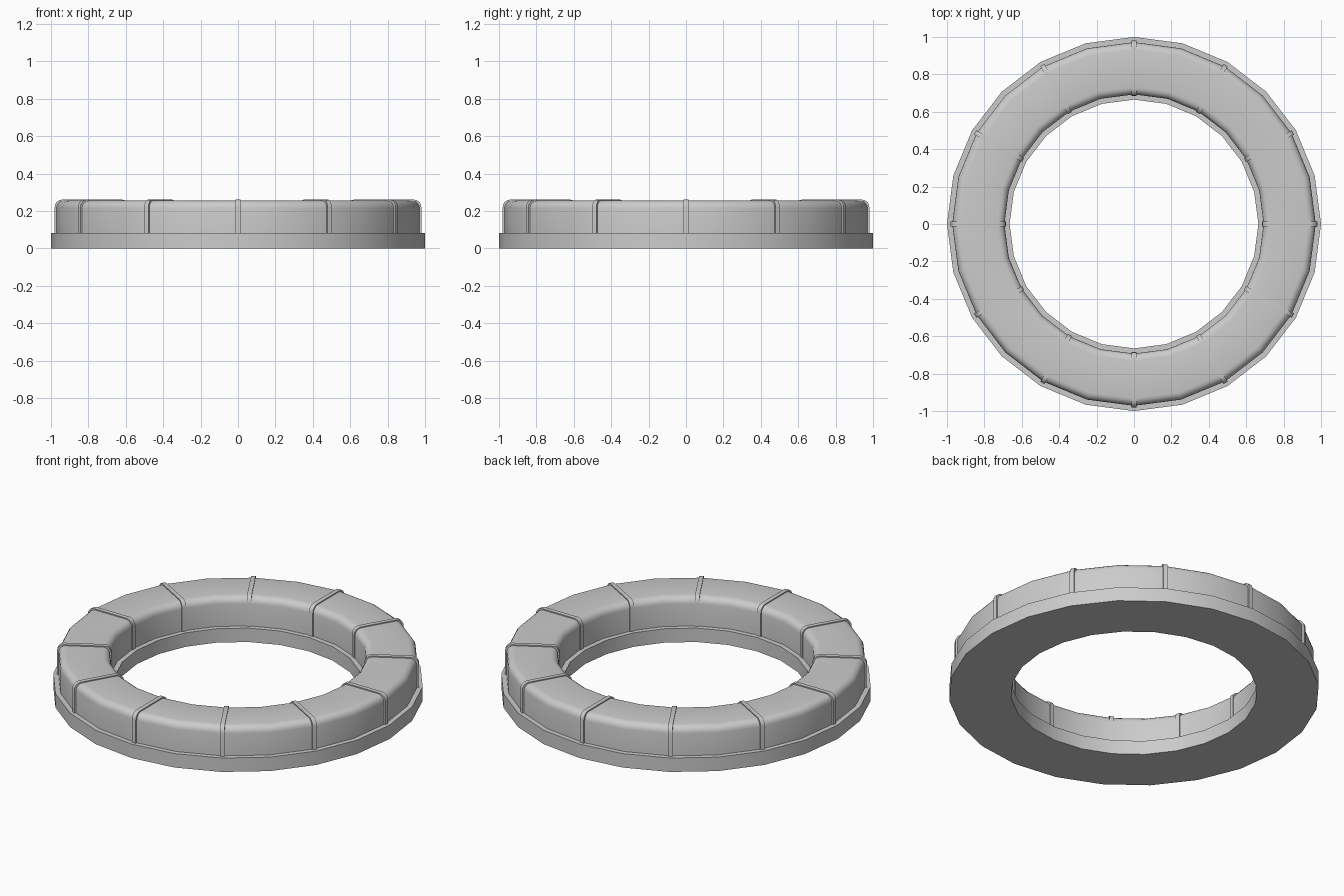
import bpy, bmesh, math
from mathutils import Matrix, Vector

SIDES, RIBS = 24, 12

if "Cube" in bpy.data.objects:
    bpy.data.objects.remove(bpy.data.objects["Cube"])

grey = bpy.data.materials.new("plain grey")
grey.use_nodes = True
colour = (0.6, 0.6, 0.6, 1)
grey.diffuse_color = colour
grey.node_tree.nodes["Principled BSDF"].inputs["Base Color"].default_value = colour


def section(inner, outer, low, high, corner=0, steps=4):
    """Closed cross-section with rounded upper corners, as (radius, z)."""
    pts = [(inner, low), (outer, low)]
    if not corner:
        return pts + [(outer, high), (inner, high)]
    for centre, start in ((outer - corner, 0), (inner + corner, 90)):
        for i in range(steps + 1):
            a = math.radians(start + 90 * i / steps)
            pts.append((centre + corner * math.cos(a),
                        high - corner + corner * math.sin(a)))
    return pts


def finish(name, bm):
    bmesh.ops.recalc_face_normals(bm, faces=bm.faces)
    mesh = bpy.data.meshes.new(name)
    bm.to_mesh(mesh)
    bm.free()
    mesh.materials.append(grey)
    obj = bpy.data.objects.new(name, mesh)
    bpy.context.collection.objects.link(obj)
    bpy.ops.object.select_all(action='DESELECT')
    bpy.context.view_layer.objects.active = obj
    obj.select_set(True)
    bpy.ops.object.shade_smooth_by_angle(angle=math.radians(30))
    return obj


def ring(name, pts):
    bm = bmesh.new()
    loops = []
    for i in range(SIDES):
        a = math.tau * i / SIDES
        loops.append([bm.verts.new((r * math.cos(a), r * math.sin(a), z))
                      for r, z in pts])
    n = len(pts)
    for i in range(SIDES):
        here, there = loops[i], loops[(i + 1) % SIDES]
        for j in range(n):
            k = (j + 1) % n
            bm.faces.new((here[j], there[j], there[k], here[k]))
    return finish(name, bm)


def rib(name, pts, width, angle):
    bm = bmesh.new()
    face = bm.faces.new([bm.verts.new((r, -width / 2, z)) for r, z in pts])
    extruded = bmesh.ops.extrude_face_region(bm, geom=[face])
    moved = [v for v in extruded["geom"] if isinstance(v, bmesh.types.BMVert)]
    bmesh.ops.translate(bm, verts=moved, vec=Vector((0, width, 0)))
    bmesh.ops.rotate(bm, verts=bm.verts, matrix=Matrix.Rotation(angle, 3, 'Z'))
    return finish(name, bm)


# Flat base ring and the rounded body above it
ring("base_ring", section(0.665, 1.0, 0, 0.083))
ring("rounded_body", section(0.693, 0.972, 0.07, 0.255, 0.04))

# Thin raised bands wrapped over the body
band = section(0.685, 0.98, 0.07, 0.261, 0.04)
for i in range(RIBS):
    rib(f"rib_{i + 1}", band, 0.025, math.tau * i / RIBS)
